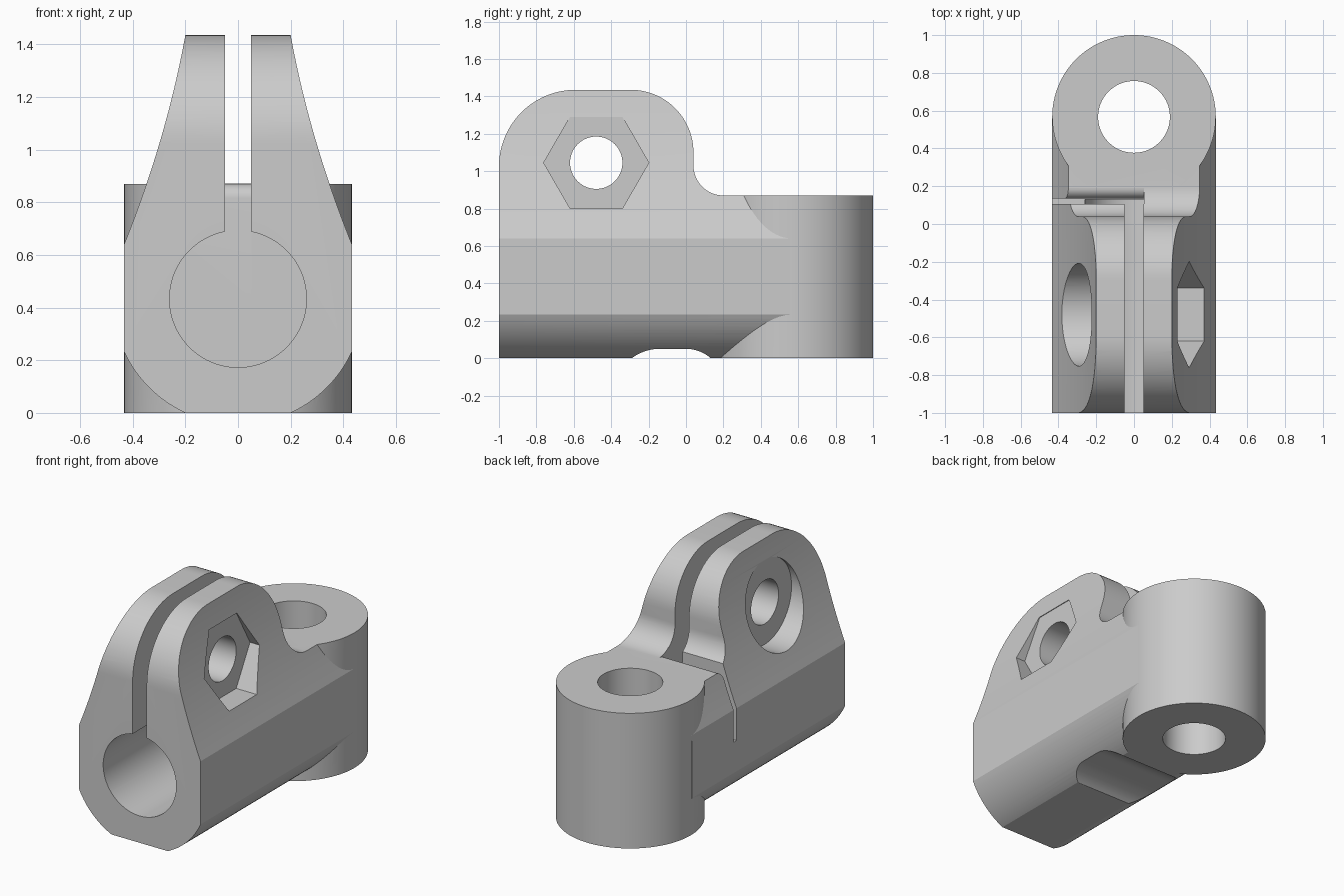
import bpy, bmesh
from math import cos, sin, radians

cube = bpy.data.objects.get("Cube")
if cube:
    bpy.data.objects.remove(cube, do_unlink=True)

grey = bpy.data.materials.new("light grey")
grey.use_nodes = True
grey.diffuse_color = (0.6, 0.6, 0.6, 1)
grey.node_tree.nodes["Principled BSDF"].inputs["Base Color"].default_value = (0.6, 0.6, 0.6, 1)


def arc(cu, cv, r, start, end, n=16):
    """Points along a circular arc, angles in degrees."""
    angles = [radians(start + (end - start) * i / n) for i in range(n + 1)]
    return [(cu + r * cos(a), cv + r * sin(a)) for a in angles]


def circle(cu, cv, r, n=96):
    return arc(cu, cv, r, 0, 360, n)[:-1]


def box(u0, u1, v0, v1):
    return [(u0, v0), (u1, v0), (u1, v1), (u0, v1)]


def prism(name, outline, axis, start, end):
    """Extrude a closed 2D outline along one axis."""
    place = {"x": lambda u, v, d: (d, u, v),
             "y": lambda u, v, d: (u, d, v),
             "z": lambda u, v, d: (u, v, d)}[axis]
    bm = bmesh.new()
    low = [bm.verts.new(place(u, v, start)) for u, v in outline]
    high = [bm.verts.new(place(u, v, end)) for u, v in outline]
    bm.faces.new(low)
    bm.faces.new(high)
    for i in range(len(low)):
        j = (i + 1) % len(low)
        bm.faces.new((low[i], low[j], high[j], high[i]))
    bmesh.ops.recalc_face_normals(bm, faces=bm.faces)
    mesh = bpy.data.meshes.new(name)
    bm.to_mesh(mesh)
    bm.free()
    mesh.materials.append(grey)
    obj = bpy.data.objects.new(name, mesh)
    bpy.context.collection.objects.link(obj)
    return obj


def combine(target, tool, operation):
    """Apply a boolean and remove the tool."""
    mod = target.modifiers.new(operation.lower(), "BOOLEAN")
    mod.operation = operation
    mod.solver = "EXACT"
    mod.object = tool
    bpy.context.view_layer.update()
    graph = bpy.context.evaluated_depsgraph_get()
    mesh = bpy.data.meshes.new_from_object(target.evaluated_get(graph))
    target.modifiers.clear()
    target.data = mesh
    bpy.data.objects.remove(tool, do_unlink=True)


BORE_Z = 0.433
BOLT = (-0.48, 1.045)
POST_Y = 0.567

# Body: side outline with the raised ears and the relief underneath
side = [(-1, 0)]
side += arc(-0.14, -0.2, 0.25, 126.87, 90, 10)
side += arc(0, -0.15, 0.2, 90, 48.6, 10)
side += [(0.56, 0), (0.56, 0.87)]
side += arc(0.2, 1.03, 0.16, 270, 180)
side += arc(-0.295, 1.1, 0.335, 0, 90, 24)
side += arc(-0.59, 1.025, 0.41, 90, 180, 24)
body = prism("clamp_bracket", side, "x", -0.6, 0.6)

# Body: front section, rounded below and tapering in a shallow curve above
half = arc(0, BORE_Z, 0.477, -70, -24.6)
for i in range(25):
    t = 1 - 1.08 * i / 24
    half.append((0.2 + 0.145 * t + 0.088 * t * t, 1.435 - 0.795 * t))
section = half + [(-x, z) for x, z in reversed(half)]
combine(body, prism("front_section", section, "y", -1.2, 0.8), "INTERSECT")

# Upright round post at the back
combine(body, prism("post", circle(0, POST_Y, 0.433, 128), "z", 0, 0.87), "UNION")

# Cross slit on one side, with a rounded lip behind it
slit = [(0.105, BORE_Z), (0.135, BORE_Z)]
slit += arc(0.19, 0.815, 0.055, 180, 90, 10)
slit += [(0.19, 1.6), (0.105, 1.6)]

cuts = [
    ("post_hole", circle(0, POST_Y, 0.19), "z", -0.2, 1.2),
    ("main_bore", circle(0, BORE_Z, 0.26), "y", -1.2, 0.13),
    ("clamp_slot", box(-0.05, 0.05, BORE_Z, 1.7), "y", -1.3, 0.125),
    ("cross_slit", slit, "x", -0.7, 0.052),
    ("bolt_hole", circle(*BOLT, 0.14, 64), "x", -0.7, 0.7),
    ("nut_pocket", circle(*BOLT, 0.281, 6), "x", 0.225, 0.7),
    ("bolt_head_pocket", circle(*BOLT, 0.272), "x", -0.7, -0.225),
]
for cut in cuts:
    combine(body, prism(*cut), "DIFFERENCE")

# Smooth curves, sharp edges
bpy.ops.object.select_all(action="DESELECT")
body.select_set(True)
bpy.context.view_layer.objects.active = body
bpy.ops.object.shade_smooth_by_angle(angle=radians(15))
